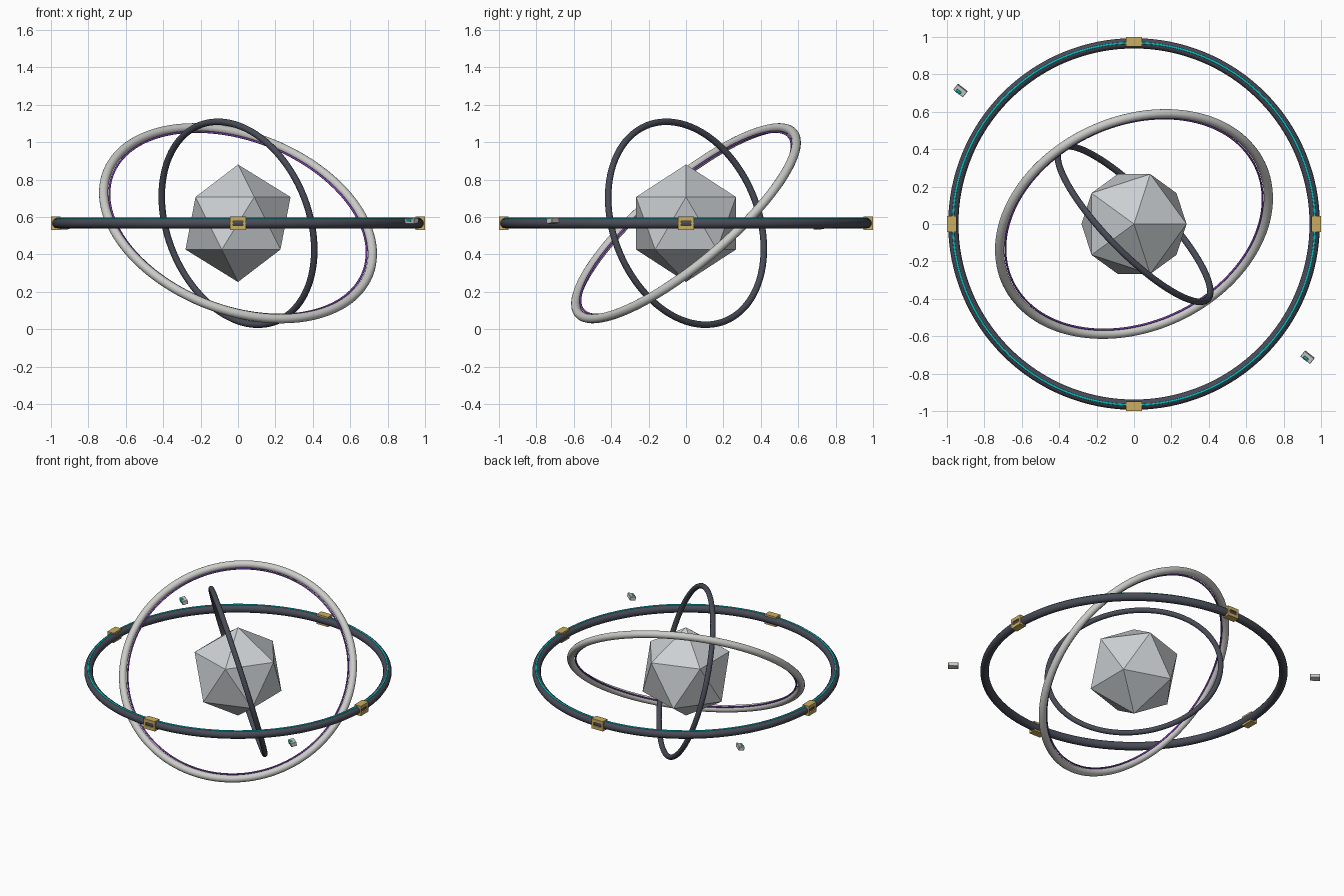
import bpy
import bmesh
import math
from mathutils import Vector, Matrix

old = bpy.data.objects.get("Cube")
if old:
    bpy.data.objects.remove(old, do_unlink=True)

CENTRE = Vector((0, 0, 0.567))


def material(name, rgb, metallic=0.0):
    mat = bpy.data.materials.new(name)
    mat.use_nodes = True
    mat.diffuse_color = (*rgb, 1)
    mat.node_tree.nodes["Principled BSDF"].inputs["Base Color"].default_value = (*rgb, 1)
    return mat


core_grey = material("core grey", (0.60, 0.63, 0.65))
pale_grey = material("pale grey", (0.60, 0.60, 0.58))
dark_slate = material("dark slate", (0.065, 0.072, 0.095))
gold = material("gold", (0.60, 0.42, 0.12))
cyan = material("cyan", (0.0, 0.55, 0.58))
purple = material("purple", (0.24, 0.06, 0.48))


def ring(name, radius, tube, normal, mat, lift=0.0, sides=16):
    """Smooth torus whose axis points along the normal."""
    turn = Vector(normal).to_track_quat('Z', 'Y').to_euler()
    bpy.ops.mesh.primitive_torus_add(
        major_radius=radius, minor_radius=tube, major_segments=128,
        minor_segments=sides, location=CENTRE + Vector((0, 0, lift)), rotation=turn)
    obj = bpy.context.object
    obj.name = name
    obj.data.materials.append(mat)
    bpy.ops.object.shade_smooth()
    return obj


def boxes(name, parts, mats, matrix):
    """One object from boxes given as (centre, size, material slot)."""
    bm = bmesh.new()
    for centre, size, slot in parts:
        before = set(bm.faces)
        bmesh.ops.create_cube(
            bm, size=1, matrix=Matrix.Translation(centre) @ Matrix.Diagonal((*size, 1)))
        for face in set(bm.faces) - before:
            face.material_index = slot
    mesh = bpy.data.meshes.new(name)
    bm.to_mesh(mesh)
    bm.free()
    for mat in mats:
        mesh.materials.append(mat)
    obj = bpy.data.objects.new(name, mesh)
    obj.matrix_world = matrix
    bpy.context.collection.objects.link(obj)
    return obj


# Faceted core
bpy.ops.mesh.primitive_ico_sphere_add(subdivisions=1, radius=0.314, location=CENTRE)
core = bpy.context.object
core.name = "core"
core.data.materials.append(core_grey)

# Three nested rings with their thin glowing bands
tilt = (0.286, -0.618, 0.733)
ring("inner_ring", 0.563, 0.0175, (0.689, 0.673, 0.267), dark_slate)
ring("middle_ring", 0.75, 0.0245, tilt, pale_grey)
ring("middle_ring_band", 0.718, 0.0055, tilt, purple, sides=8)
ring("outer_ring", 0.966, 0.0275, (0, 0, 1), dark_slate)
ring("outer_ring_band", 0.968, 0.006, (0, 0, 1), cyan, lift=0.0255, sides=8)

# Four clamps, each a frame with a slot that shows the ring
clamp_parts = [
    ((0.975, 0, 0.0235), (0.05, 0.088, 0.023), 0),
    ((0.975, 0, -0.0235), (0.05, 0.088, 0.023), 0),
    ((0.975, 0.036, 0), (0.05, 0.016, 0.026), 0),
    ((0.975, -0.036, 0), (0.05, 0.016, 0.026), 0),
]
for i, side in enumerate(("left", "back", "right", "front")):
    place = Matrix.Translation(CENTRE) @ Matrix.Rotation(i * math.pi / 2, 4, 'Z')
    boxes(side + "_clamp", clamp_parts, [gold], place)

# Two small drifting pods, each with a lit panel
pod_parts = [
    ((0, 0, 0), (0.066, 0.038, 0.028), 0),
    ((-0.004, -0.008, 0.014), (0.03, 0.014, 0.004), 1),
    ((-0.004, -0.019, 0.003), (0.03, 0.004, 0.014), 1),
]
for name, x, y, z in (("front_pod", 0.928, -0.712, 0.013),
                      ("back_pod", -0.928, 0.714, -0.016)):
    place = (Matrix.Translation(CENTRE + Vector((x, y, z)))
             @ Matrix.Rotation(math.radians(-38), 4, 'Z')
             @ Matrix.Rotation(math.radians(10), 4, 'X'))
    pod = boxes(name, pod_parts, [pale_grey, cyan], place)
    bevel = pod.modifiers.new("soft corners", 'BEVEL')
    bevel.width = 0.004
    bevel.segments = 1
